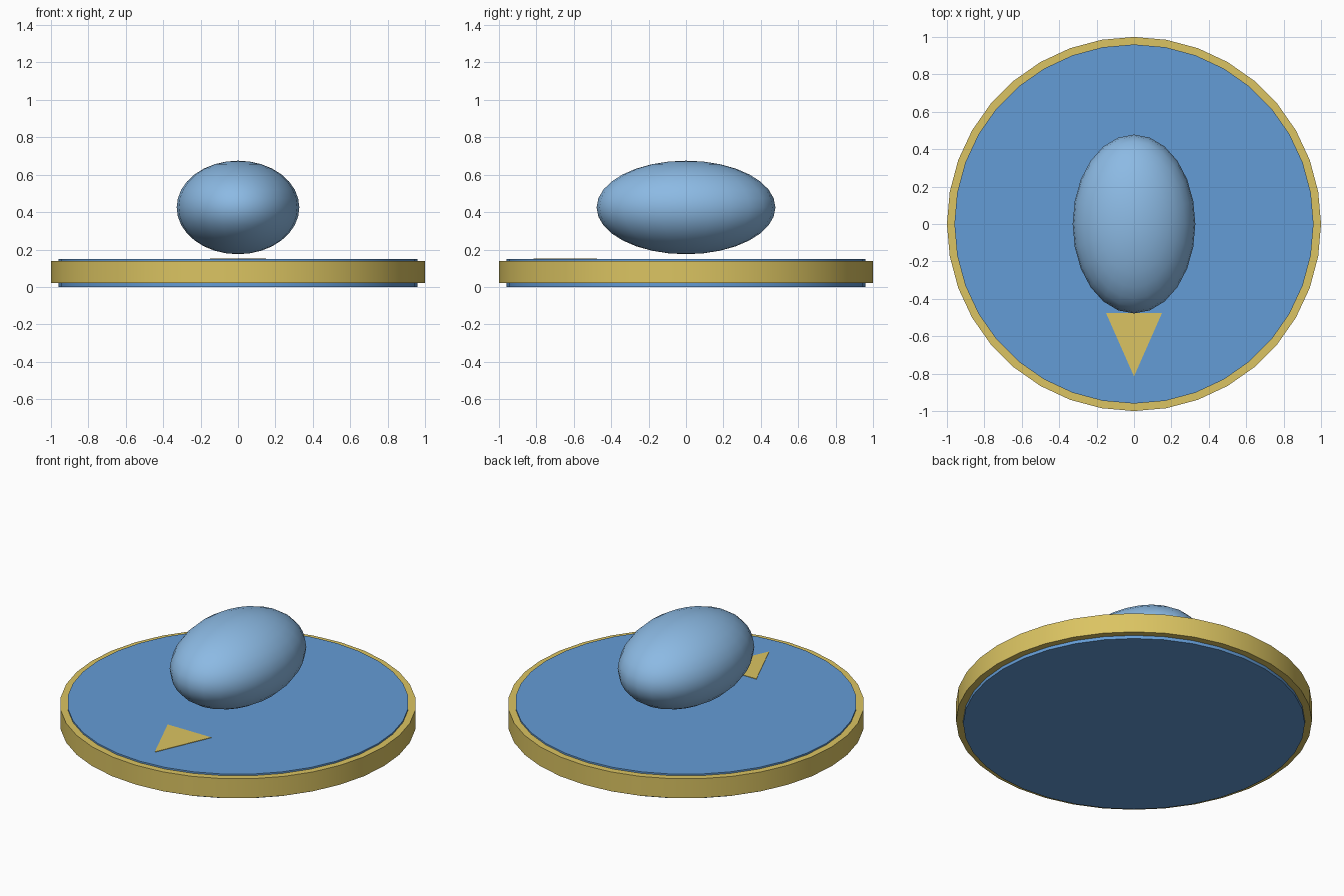
import bpy, bmesh, math

if "Cube" in bpy.data.objects:
    bpy.data.objects.remove(bpy.data.objects["Cube"])


def srgb(r, g, b):
    lin = lambda c: c / 12.92 if c <= 0.04045 else ((c + 0.055) / 1.055) ** 2.4
    return [lin(v / 255) for v in (r, g, b)] + [1.0]


def material(name, rgb):
    m = bpy.data.materials.new(name)
    m.diffuse_color = srgb(*rgb)
    m.use_nodes = True
    m.node_tree.nodes["Principled BSDF"].inputs["Base Color"].default_value = m.diffuse_color
    return m


blue = material("blue", (100, 156, 214))
pale_blue = material("pale blue", (140, 186, 228))
gold = material("gold", (219, 196, 98))


def finish(name, bm, mat, smooth=True):
    bmesh.ops.recalc_face_normals(bm, faces=bm.faces)
    me = bpy.data.meshes.new(name)
    bm.to_mesh(me)
    bm.free()
    me.materials.append(mat)
    ob = bpy.data.objects.new(name, me)
    bpy.context.collection.objects.link(ob)
    if smooth:
        bpy.ops.object.select_all(action='DESELECT')
        ob.select_set(True)
        bpy.context.view_layer.objects.active = ob
        bpy.ops.object.shade_smooth_by_angle(angle=math.radians(40))
    return ob


SIDES = 36

# base disc, standing slightly proud of the rim on both sides
bm = bmesh.new()
bmesh.ops.create_cone(bm, cap_ends=True, segments=SIDES, radius1=0.96, radius2=0.96, depth=0.15)
bmesh.ops.translate(bm, verts=bm.verts, vec=(0, 0, 0.075))
finish("base_disc", bm, blue)

# rim: rectangular section swept round the disc
bm = bmesh.new()
section = [(0.96, 0.02), (1.0, 0.02), (1.0, 0.14), (0.96, 0.14)]
rings = [[bm.verts.new((r * math.cos(a), r * math.sin(a), z)) for r, z in section]
         for a in (2 * math.pi * i / SIDES for i in range(SIDES))]
for i in range(SIDES):
    p, q = rings[i], rings[(i + 1) % SIDES]
    for j in range(4):
        k = (j + 1) % 4
        bm.faces.new((p[j], q[j], q[k], p[k]))
finish("rim", bm, gold)

# floating egg-shaped body
bm = bmesh.new()
bmesh.ops.create_uvsphere(bm, u_segments=24, v_segments=16, radius=1)
bmesh.ops.scale(bm, verts=bm.verts, vec=(0.328, 0.478, 0.25))
bmesh.ops.translate(bm, verts=bm.verts, vec=(0, 0, 0.425))
finish("body", bm, pale_blue)

# thin arrow plate pointing to the front
bm = bmesh.new()
face = bm.faces.new([bm.verts.new((x, y, 0.149)) for x, y in ((-0.15, -0.475), (0, -0.815), (0.15, -0.475))])
top = bmesh.ops.extrude_face_region(bm, geom=[face])
bmesh.ops.translate(bm, verts=[v for v in top["geom"] if isinstance(v, bmesh.types.BMVert)], vec=(0, 0, 0.004))
finish("front_arrow", bm, gold, smooth=False)
